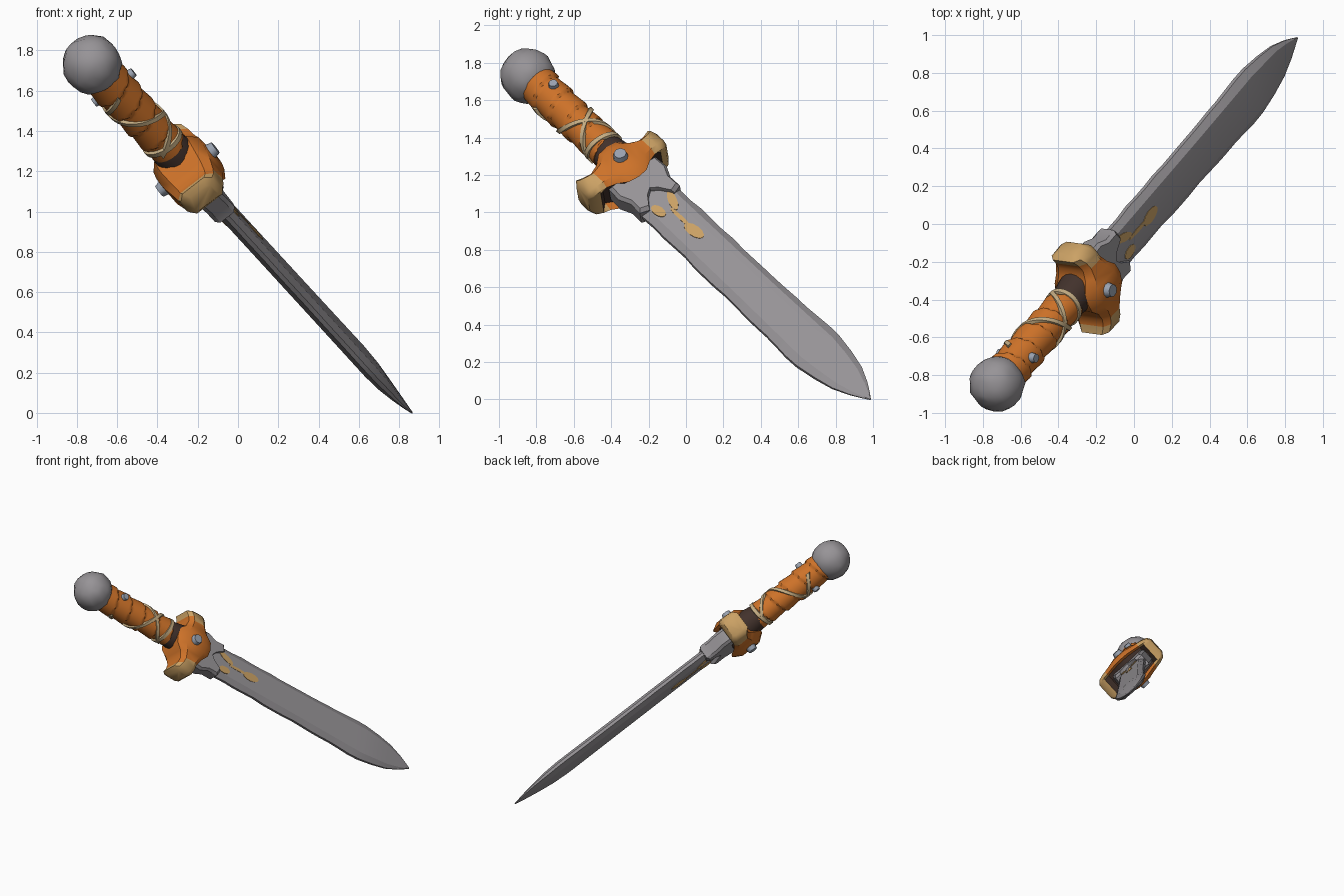
import bpy, bmesh, math, random
from mathutils import Vector, Matrix

if "Cube" in bpy.data.objects:
    bpy.data.objects.remove(bpy.data.objects["Cube"])

random.seed(4)

# Local frame: x = blade width, y = blade thickness, z = from pommel to tip
D = Vector((0.534, 0.615, -0.581)).normalized()
W = Vector((-0.345, 0.74, 0.575))
W = (W - D * W.dot(D)).normalized()
N = D.cross(W)
FRAME = Matrix((W, N, D)).transposed().to_4x4()
FRAME.translation = (-0.725, -0.845, 1.73)


def mat(name, r, g, b):
    m = bpy.data.materials.new(name)
    m.diffuse_color = (r, g, b, 1)
    m.use_nodes = True
    m.node_tree.nodes["Principled BSDF"].inputs["Base Color"].default_value = m.diffuse_color
    return m


STEEL = mat("steel_grey", 0.31, 0.295, 0.31)
ORANGE = mat("orange_leather", 0.62, 0.17, 0.022)
TAN = mat("tan_gold", 0.60, 0.36, 0.13)
BROWN = mat("dark_brown", 0.055, 0.032, 0.025)
CORD = mat("pale_cord", 0.56, 0.42, 0.23)
RIVET = mat("blue_grey_rivet", 0.32, 0.36, 0.43)


def finish(name, bm, mats, rule=None, angle=30):
    """Turn a bmesh in the local frame into a placed object."""
    bmesh.ops.recalc_face_normals(bm, faces=bm.faces)
    if rule:
        for f in bm.faces:
            f.material_index = rule(f)
    for f in bm.faces:
        f.smooth = True
    bm.transform(FRAME)
    me = bpy.data.meshes.new(name)
    bm.to_mesh(me)
    bm.free()
    me.set_sharp_from_angle(angle=math.radians(angle))
    for m in mats:
        me.materials.append(m)
    ob = bpy.data.objects.new(name, me)
    bpy.context.collection.objects.link(ob)
    return ob


def loft(name, rings, mats, rule=None, angle=30, closed=False):
    """Skin a list of equal-sized rings; cap the ends unless closed."""
    bm = bmesh.new()
    vs = [[bm.verts.new(p) for p in r] for r in rings]
    n = len(vs[0])
    pairs = list(zip(vs, vs[1:])) + ([(vs[-1], vs[0])] if closed else [])
    for a, b in pairs:
        for i in range(n):
            j = (i + 1) % n
            bm.faces.new((a[i], a[j], b[j], b[i]))
    if not closed:
        bm.faces.new(vs[0])
        bm.faces.new(vs[-1])
    return finish(name, bm, mats, rule, angle)


def lathe(name, profile, mats, sides=20):
    return loft(name, [[(r * math.cos(2 * math.pi * i / sides), r * math.sin(2 * math.pi * i / sides), z)
                        for i in range(sides)] for r, z in profile], mats)


# Pommel: lumpy hammered ball
bm = bmesh.new()
bmesh.ops.create_icosphere(bm, subdivisions=3, radius=0.147)
for v in bm.verts:
    v.co *= random.uniform(0.965, 1.03)
finish("pommel", bm, [STEEL], angle=35)


# Grip: leather wound in overlapping spiral layers
def grip_radius(a, z):
    layer = (z / 0.13 - a / (2 * math.pi)) % 1.0
    return 0.108 - 0.022 * (z - 0.1) + 0.014 * (layer - 0.5)


SIDES = 28
rings = []
for k in range(45):
    z = 0.09 + 0.61 * k / 44
    rings.append([(grip_radius(a, z) * math.cos(a), grip_radius(a, z) * math.sin(a), z)
                  for a in (2 * math.pi * i / SIDES for i in range(SIDES))])
loft("grip", rings, [ORANGE], angle=40)
lathe("grip_socket", [(0.08, 0.65), (0.094, 0.69), (0.10, 0.73), (0.115, 0.82)], [BROWN])


# Cords crossing over the grip
def cord(name, path, closed=False):
    rings = []
    for a, z in path:
        r = 0.109 - 0.022 * (z - 0.1)
        rings.append([(q * math.cos(a), q * math.sin(a), z + h) for q, h in
                      ((r - 0.01, -0.02), (r + 0.009, -0.013), (r + 0.009, 0.013), (r - 0.01, 0.02))])
    loft(name, rings, [CORD], closed=closed, angle=50)


for sign, label in ((1, "a"), (-1, "b")):
    cord("cord_" + label, [(math.pi / 2 + sign * (z - 0.52) * 2 * math.pi / 0.44, z)
                           for z in (0.19 + 0.47 * i / 48 for i in range(49))])
cord("cord_ring", [(a, 0.655 + 0.02 * math.sin(a + 1)) for a in
                   (2 * math.pi * i / 32 for i in range(32))], closed=True)

# Guard: waisted block with flared ends and a hollow underside
# (half length, near end, far end, half thickness)
half = [(0.0, 0.735, 1.025, 0.15), (0.06, 0.745, 1.015, 0.147), (0.11, 0.79, 0.975, 0.135),
        (0.165, 0.81, 0.95, 0.122), (0.205, 0.80, 0.945, 0.115), (0.245, 0.78, 0.935, 0.1),
        (0.268, 0.81, 0.91, 0.07)]
sections = [(-w, a, b, n) for w, a, b, n in half[:0:-1]] + half
rings = []
for w, t0, t1, n in sections:
    dip = 0.045 if abs(w) < 0.2 else 0.0
    c = 0.2 * (t1 - t0)
    side = [(0.66 * n, t1 - dip), (0.8 * n, t1), (n, t1 - c), (0.97 * n, t0 + c), (0.68 * n, t0)]
    rings.append([(w - 0.03, y, z) for y, z in side] + [(w - 0.03, -y, z) for y, z in side[::-1]])


def guard_colour(f):
    c = f.calc_center_median()
    w = abs(c.x + 0.03)
    if f.normal.z > 0.6 and abs(c.y) < 0.02 and w < 0.19:
        return 2
    return 1 if w > 0.215 or (w > 0.18 and c.z > 0.85) else 0


loft("guard", rings, [ORANGE, TAN, BROWN], guard_colour, angle=38)


# Rivets on both faces of guard and grip
def rivet(name, w, t, depth, r):
    bm = bmesh.new()
    for s in (-1, 1):
        m = Matrix.Translation((w, s * depth, t)) @ Matrix.Rotation(-s * math.pi / 2, 4, 'X')
        bmesh.ops.create_cone(bm, cap_ends=True, segments=9, radius1=r, radius2=r * 0.7,
                              depth=0.06, matrix=m)
    finish(name, bm, [RIVET], angle=50)


rivet("guard_rivets", -0.03, 0.87, 0.148, 0.048)
rivet("grip_rivets", 0.02, 0.215, 0.096, 0.034)

# Blade collar with a notched lower edge
edge = [(0.16, 0.93), (0.165, 1.02), (0.135, 1.09), (0.137, 1.17), (0.085, 1.19), (0.04, 1.12)]
outline = edge + [(0, 1.09)] + [(-w, t) for w, t in edge[::-1]]
loft("blade_collar", [[(w * s - 0.012, y, 1.03 + (t - 1.03) * s) for w, t in outline]
                      for s, y in ((0.9, -0.062), (1, -0.042), (1, 0.042), (0.9, 0.062))], [STEEL])

# Blade: flat middle, bevelled and slightly chipped edges
keys = [(1.0, 0.130), (1.3, 0.130), (2.0, 0.136), (2.53, 0.147), (2.66, 0.128),
        (2.78, 0.102), (2.88, 0.060), (2.94, 0.027), (2.978, 0.004)]


def width(t):
    for (a, wa), (b, wb) in zip(keys, keys[1:]):
        if t <= b:
            return wa + (wb - wa) * (t - a) / (b - a)


rings = []
for t in [1.0 + 0.09 * i for i in range(17)] + [k[0] for k in keys[3:]]:
    w = width(t)
    n = 0.036 * min(1, 0.1 + (2.978 - t) / 0.4)
    chip = 0.004 if t < 2.5 else 0
    r = w - random.uniform(-chip, chip)
    l = w - random.uniform(-chip, chip)
    f = 0.7 * w
    e = 0.3 * n
    shift = -0.008 * min(1, (2.978 - t) / 0.5)
    rings.append([(x + shift, y, t) for x, y in
                  ((r, e), (f, n), (0, n * 1.08), (-f, n), (-l, e),
                   (-l, -e), (-f, -n), (0, -n * 1.08), (f, -n), (r, -e))])
loft("blade", rings, [STEEL], angle=14)

# Tan leaf marks on both blade faces: (width, along, half width, half length, tilt)
bm = bmesh.new()
for w, t, rw, rt, tilt in ((-0.065, 1.225, 0.028, 0.05, 0.1), (0.035, 1.22, 0.024, 0.07, -0.35),
                           (-0.005, 1.34, 0.012, 0.09, 0), (-0.007, 1.46, 0.033, 0.07, 0.1)):
    for s in (-1, 1):
        m = (Matrix.Translation((w, s * 0.0375, t)) @ Matrix.Rotation(tilt, 4, 'Y')
             @ Matrix.Diagonal((rw, 1, rt, 1)) @ Matrix.Rotation(math.pi / 2, 4, 'X'))
        bmesh.ops.create_cone(bm, cap_ends=True, segments=12, radius1=1, radius2=1, depth=0.007, matrix=m)
finish("leaf_marks", bm, [TAN])
